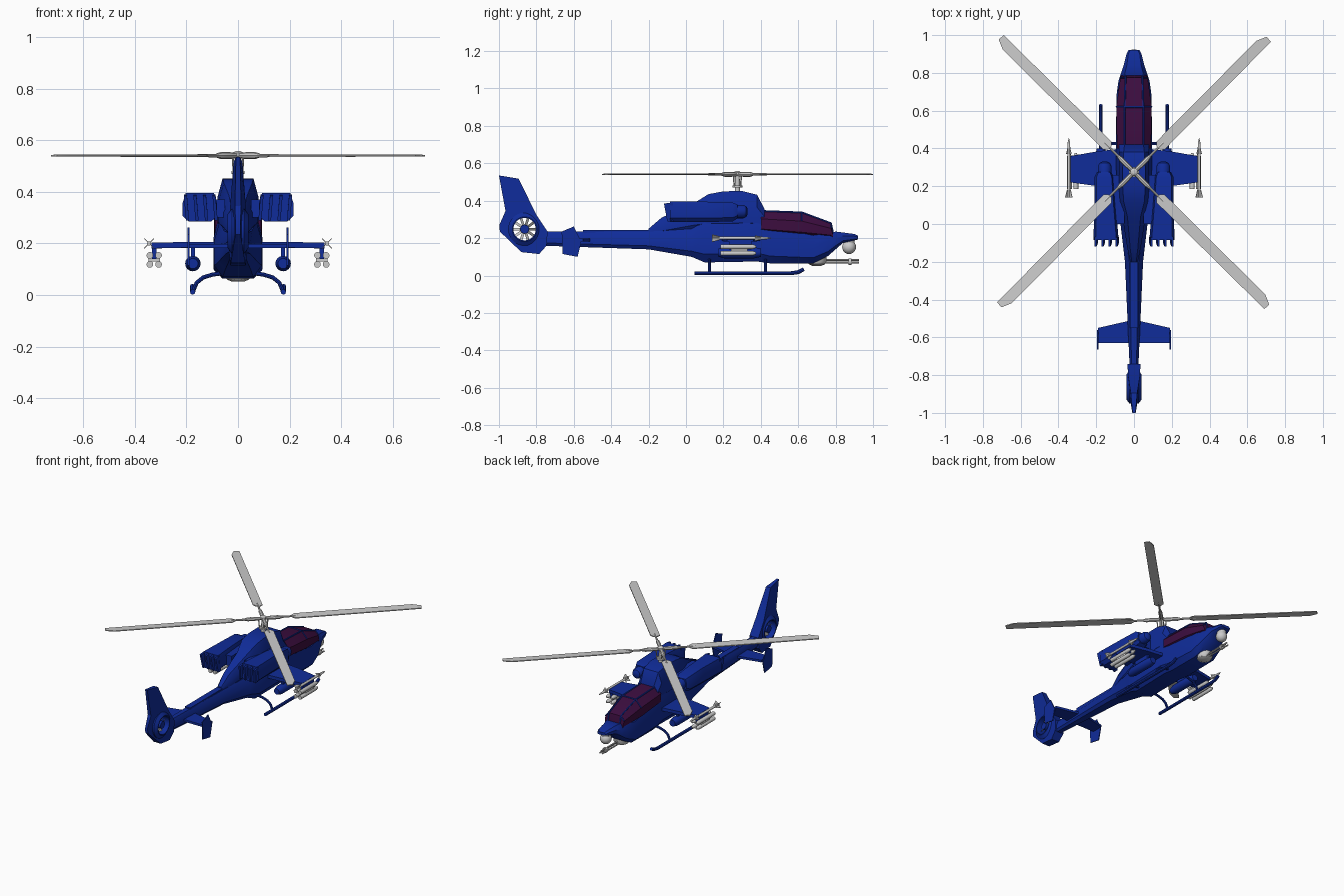
import bpy, bmesh, math
from mathutils import Vector, Matrix

if "Cube" in bpy.data.objects:
    bpy.data.objects.remove(bpy.data.objects["Cube"])


def material(name, col):
    m = bpy.data.materials.new(name)
    m.diffuse_color = (*col, 1)
    m.use_nodes = True
    m.node_tree.nodes["Principled BSDF"].inputs["Base Color"].default_value = m.diffuse_color
    return m


BLUE = material("blue_paint", (0.005, 0.025, 0.32))
GLASS = material("dark_glass", (0.045, 0.004, 0.05))


def finish(name, bm, mat=None):
    bmesh.ops.recalc_face_normals(bm, faces=bm.faces)
    me = bpy.data.meshes.new(name)
    bm.to_mesh(me)
    bm.free()
    ob = bpy.data.objects.new(name, me)
    bpy.context.collection.objects.link(ob)
    if mat:
        me.materials.append(mat)
    return ob


def skin(name, rings, mat=None):
    """Join closed rings of points into a capped shell."""
    bm = bmesh.new()
    rs = [[bm.verts.new(p) for p in r] for r in rings]
    n = len(rs[0])
    for a, b in zip(rs, rs[1:]):
        for i in range(n):
            j = (i + 1) % n
            bm.faces.new((a[i], a[j], b[j], b[i]))
    bm.faces.new(rs[0])
    bm.faces.new(rs[-1])
    return finish(name, bm, mat)


def loft(name, secs, mat=None):
    """Sections: y, bottom z, top z, half width, top half width, centre x."""
    rings = []
    for y, zb, zt, w, wt, *c in secs:
        cx, h = (c[0] if c else 0), zt - zb
        half = [(0.65 * w, zb), (w, zb + 0.2 * h), (w, zb + 0.65 * h), (wt, zt)]
        pts = half + [(-x, z) for x, z in reversed(half)]
        rings.append([(cx + x, y, z) for x, z in pts])
    return skin(name, rings, mat)


def prism(name, pts, off, mat=None):
    off = Vector(off) / 2
    return skin(name, [[Vector(p) - off for p in pts], [Vector(p) + off for p in pts]], mat)


def box(name, lo, hi, mat=None):
    (a, b, c), (d, e, f) = lo, hi
    return prism(name, [(a, b, (c + f) / 2), (d, b, (c + f) / 2), (d, e, (c + f) / 2), (a, e, (c + f) / 2)], (0, 0, f - c), mat)


def spin(name, p, q, prof, mat=None, n=12):
    """Turned shape from p to q; prof = (fraction along, radius)."""
    p, q = Vector(p), Vector(q)
    rot = (q - p).to_track_quat('Z', 'Y')
    ang = [2 * math.pi * i / n for i in range(n)]
    return skin(name, [[p.lerp(q, t) + rot @ Vector((r * math.cos(a), r * math.sin(a), 0)) for a in ang]
                       for t, r in prof], mat)


def rod(name, p, q, r, mat=None, n=12):
    return spin(name, p, q, [(0, r), (1, r)], mat, n)


def ball(name, loc, r, mat=None):
    bm = bmesh.new()
    bmesh.ops.create_uvsphere(bm, u_segments=20, v_segments=12, radius=r, matrix=Matrix.Translation(loc))
    return finish(name, bm, mat)


def pipe(name, pts, r, mat):
    cu = bpy.data.curves.new(name, 'CURVE')
    cu.dimensions, cu.bevel_depth, cu.bevel_resolution, cu.use_fill_caps = '3D', r, 2, True
    sp = cu.splines.new('POLY')
    sp.points.add(len(pts) - 1)
    for k, p in zip(sp.points, pts):
        k.co = (*p, 1)
    cu.materials.append(mat)
    ob = bpy.data.objects.new(name, cu)
    bpy.context.collection.objects.link(ob)
    bpy.ops.object.select_all(action='DESELECT')
    ob.select_set(True)
    bpy.context.view_layer.objects.active = ob
    bpy.ops.object.convert(target='MESH')


# Body: hull with tail boom, engine hood, spine
loft("hull", [(-0.78, .16, .235, .022, .012), (-0.2, .14, .235, .048, .025), (0.03, .10, .25, .075, .055),
              (0.10, .07, .29, .092, .07), (0.38, .075, .30, .095, .075), (0.45, .065, .26, .095, .08),
              (0.68, .065, .215, .093, .085), (0.76, .105, .225, .082, .065), (0.80, .14, .235, .068, .048),
              (0.84, .175, .23, .055, .038), (0.90, .188, .222, .04, .03), (0.92, .193, .212, .03, .02)], BLUE)
loft("engine_hood", [(-0.20, .22, .25, .02, .012), (-0.13, .22, .31, .035, .02), (0.04, .24, .385, .062, .035),
                     (0.12, .24, .435, .075, .055), (0.2, .24, .45, .08, .06), (0.3, .24, .452, .08, .06),
                     (0.38, .24, .432, .08, .055), (0.42, .24, .355, .08, .05)], BLUE)
box("spine_cover", (-0.02, -0.55, .22), (0.02, -0.15, .243), BLUE)

# Canopy and frame
cab = [(0.40, .225, .345, .09, .05), (0.62, .205, .337, .094, .05), (0.775, .2, .28, .072, .045), (0.785, .2, .232, .068, .045)]
loft("canopy_glass", cab, GLASS)
for s in (-1, 1):
    pipe("canopy_rail", [(s * c[4], c[0], c[2]) for c in cab], .005, BLUE)
    for c in cab[1:3]:
        pipe("canopy_post", [(s * c[4], c[0], c[2]), (s * c[3], c[0], c[1] + .65 * (c[2] - c[1]))], .004, BLUE)
pipe("canopy_crossbar", [(-.05, .62, .337), (.05, .62, .337)], .005, BLUE)

# Nose sensor and gun turret
ball("nose_sensor", (0, .872, .152), .037)
rod("sensor_neck", (0, .872, .17), (0, .872, .2), .03)
spin("gun_turret", (0, .7, .11), (0, .7, .052), [(0, .052), (.6, .052), (.85, .043), (1, .025)], n=20)
for i in range(3):
    a = math.radians(90 + 120 * i)
    x, z = .011 * math.cos(a), .074 + .009 * math.sin(a)
    rod("gun_barrel", (x, .72, z), (x, .925, z), .005, n=8)
rod("barrel_clamp", (0, .87, .074), (0, .885, .074), .018)

for s in (-1, 1):
    # Engine nacelle with louvred exhaust
    loft("engine_nacelle", [(-.085, .285, .395, .067, .055, s * .148), (.10, .285, .395, .056, .045, s * .153),
                            (.25, .29, .39, .05, .04, s * .158), (.275, .305, .38, .038, .03, s * .158)], BLUE)
    for i in range(4):
        x = s * (.093 + .037 * i)
        prism("exhaust_louvre", [(x, -.07, .39), (x, -.118, .385), (x - s * .008, -.10, .29), (x - s * .008, -.07, .29)], (.012, 0, 0), BLUE)
    spin("engine_intake", (s * .155, .25, .342), (s * .155, .33, .342), [(0, .036), (.7, .036), (.9, .028), (1, .014)], BLUE, 16)
    box("nacelle_mount", (min(s * .05, s * .12), .0, .3), (max(s * .05, s * .12), .26, .37), BLUE)

    # Stub wing and pylons
    prism("stub_wing", [(s * .06, .40, .195), (s * .19, .385, .195), (s * .335, .36, .192), (s * .335, .22, .192),
                        (s * .19, .20, .195), (s * .06, .19, .195)], (0, 0, .022), BLUE)
    for x, z in ((.175, .13), (.325, .14)):
        box("pylon", (s * x - .008, .23, z), (s * x + .008, .35, .19), BLUE)
    spin("rocket_pod", (s * .175, .17, .122), (s * .175, .40, .122), [(0, .02), (.15, .03), (.85, .03), (1, .022)], BLUE, 16)

    # Anti-armour tubes and rack
    box("tube_rack", (s * .325 - .022, .24, .13), (s * .325 + .022, .33, .142))
    for dx in (-.017, .017):
        for z in (.119, .154):
            spin("missile_tube", (s * .325 + dx, .185, z), (s * .325 + dx, .375, z), [(0, .013), (.9, .013), (1, .006)])

    # Wing tip missile with cross fins
    mx, mz = s * .345, .2
    spin("tip_missile", (mx, .14, mz), (mx, .455, mz), [(0, .008), (.82, .008), (.93, .006), (1, .001)])
    for y0, y1, r in ((.14, .18, .027), (.37, .40, .02)):
        for a in (45, 135):
            d = Vector((math.cos(math.radians(a)), 0, math.sin(math.radians(a)))) * r
            c0, c1 = Vector((mx, y0, mz)), Vector((mx, y1, mz))
            prism("missile_fin", [c0 - d, c0 + d, c1 + d * .5, c1 - d * .5], d.cross(Vector((0, 1, 0))).normalized() * .003)

    # Landing skid
    pipe("skid", [(s * .176, .045, .012), (s * .176, .56, .012), (s * .176, .60, .018), (s * .176, .63, .034)], .0105, BLUE)
    for y in (.125, .425):
        pipe("skid_leg", [(s * .06, y, .085), (s * .10, y, .079), (s * .135, y, .068), (s * .16, y, .048), (s * .176, y, .012)], .008, BLUE)

    # Tailplane with end plate
    prism("tailplane", [(s * .015, -.51, .19), (s * .19, -.55, .19), (s * .19, -.63, .19), (s * .015, -.63, .19)], (0, 0, .015), BLUE)
    prism("tailplane_end", [(s * .192, y, z) for y, z in ((-.665, .235), (-.60, .262), (-.56, .18), (-.58, .10), (-.66, .115))], (.006, 0, 0), BLUE)

# Tail fin with fan duct cut through it
fin = [(-1, .535, .008), (-.895, .518, .017), (-.80, .325, .032), (-.74, .235, .034), (-.745, .16, .034), (-.785, .115, .03),
       (-.88, .125, .028), (-.995, .235, .01), (-.998, .27, .009), (-.965, .345, .012)]
tail = skin("tail_fin", [[(s * t, y, z) for y, z, t in fin] for s in (-1, 1)], BLUE)
fy, fz = -.863, .248
shroud = spin("fan_shroud", (-.04, fy, fz), (.04, fy, fz), [(0, .066), (.2, .088), (.8, .088), (1, .066)], BLUE, 32)
cutter = rod("duct_cutter", (-.1, fy, fz), (.1, fy, fz), .06, n=32)
cutter.hide_render = True
for ob in (tail, shroud):
    mod = ob.modifiers.new("duct", 'BOOLEAN')
    mod.operation, mod.solver, mod.object = 'DIFFERENCE', 'EXACT', cutter
    bpy.context.view_layer.objects.active = ob
    bpy.ops.object.modifier_apply(modifier="duct")
bpy.data.objects.remove(cutter)
rod("fan_hub", (-.03, fy, fz), (.03, fy, fz), .024, BLUE, 20)
for i in range(10):
    a = 2 * math.pi * i / 10
    d, e = Vector((0, math.cos(a), math.sin(a))), Vector((.006, -.007 * math.sin(a), .007 * math.cos(a)))
    c = Vector((0, fy, fz))
    prism("fan_blade", [c + d * .02 - e, c + d * .061 - e, c + d * .061 + e, c + d * .02 + e], (.003, 0, 0))

# Main rotor: mast, control rods, hub and four blades
hub = Vector((0, .275, .541))
spin("rotor_mast", (0, .275, .43), (0, .275, .558), [(0, .014), (.82, .012), (.84, .02), (.95, .02), (1, .01)])
rod("swashplate", (0, .275, .47), (0, .275, .482), .026, n=16)
for i in range(4):
    a = math.pi / 4 + i * math.pi / 2
    u, v = Vector((math.cos(a), math.sin(a), 0)), Vector((-math.sin(a), math.cos(a), 0))
    spin("blade_grip", hub, hub + u * .22, [(0, .01), (.2, .013), (.45, .013), (.55, .007), (1, .006)], n=8)
    rod("control_rod", hub + u * .024 + Vector((0, 0, -.065)), hub + u * .03, .004, n=6)
    outline = [(.18, -.012), (.2, -.03), (1.0, -.025), (1.003, .01), (.95, .033), (.2, .03), (.18, .012)]
    prism("rotor_blade", [hub + u * r + v * w + Vector((0, 0, w * .06)) for r, w in outline], (0, 0, .006))

bpy.ops.object.select_all(action='SELECT')
bpy.context.view_layer.objects.active = tail
bpy.ops.object.shade_smooth_by_angle(angle=math.radians(32))
